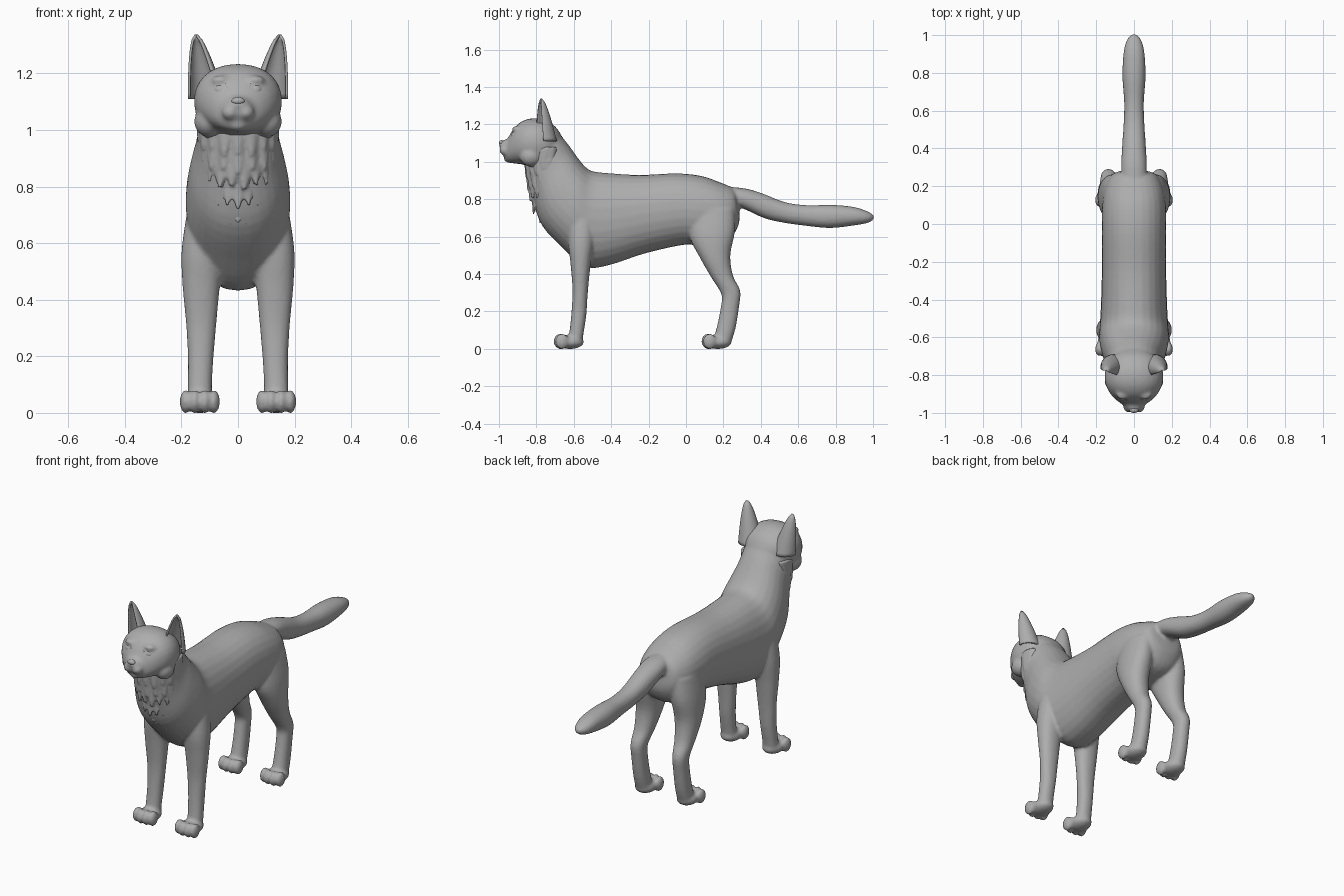
import bpy, bmesh
from math import sin, cos, pi, radians, copysign
from mathutils import Vector, Matrix

if "Cube" in bpy.data.objects:
    bpy.data.objects.remove(bpy.data.objects["Cube"])

fur = bpy.data.materials.new("grey_fur")
fur.use_nodes = True
fur.diffuse_color = (0.42, 0.42, 0.42, 1)
fur.node_tree.nodes["Principled BSDF"].inputs["Base Color"].default_value = fur.diffuse_color


def finish(name, bm, voxel=None, smoothing=0):
    """Turn a bmesh into a smooth object, optionally fused into one skin."""
    bmesh.ops.recalc_face_normals(bm, faces=bm.faces)
    for face in bm.faces:
        face.smooth = True
    mesh = bpy.data.meshes.new(name)
    bm.to_mesh(mesh)
    bm.free()
    mesh.materials.append(fur)
    obj = bpy.data.objects.new(name, mesh)
    bpy.context.collection.objects.link(obj)
    if voxel:
        skin = obj.modifiers.new("skin", 'REMESH')
        skin.mode = 'VOXEL'
        skin.voxel_size = voxel
        skin.use_smooth_shade = True
        relax = obj.modifiers.new("relax", 'SMOOTH')
        relax.factor = 0.5
        relax.iterations = smoothing
    return obj


def spline(a, b, c, d, t):
    """Catmull-Rom blend between b and c."""
    return [0.5 * (2 * q + (r - p) * t + (2 * p - 5 * q + 4 * r - s) * t * t
                   + (3 * q - p - 3 * r + s) * t ** 3) for p, q, r, s in zip(a, b, c, d)]


def loft(bm, sections, side=1, sides=28, steps=4, power=0.92):
    """Each section: upper y, z, lower y, z, centre x, half width."""
    padded = [sections[0], *sections, sections[-1]]
    rows = [spline(*padded[i:i + 4], k / steps)
            for i in range(len(sections) - 1) for k in range(steps)] + [sections[-1]]
    rings = []
    for y1, z1, y2, z2, x, w in rows:
        ring = []
        for j in range(sides):
            a = 2 * pi * j / sides
            u = copysign(abs(cos(a)) ** power, cos(a))
            v = copysign(abs(sin(a)) ** power, sin(a))
            ring.append(bm.verts.new((side * (x + w * v), (y1 + y2 + (y1 - y2) * u) / 2,
                                      (z1 + z2 + (z1 - z2) * u) / 2)))
        rings.append(ring)
    for lower, upper in zip(rings, rings[1:]):
        for j in range(sides):
            n = (j + 1) % sides
            bm.faces.new((lower[j], lower[n], upper[n], upper[j]))
    bm.faces.new(rings[0])
    bm.faces.new(rings[-1])


def ball(bm, centre, radii, segments=20):
    place = Matrix.Translation(centre) @ Matrix.Diagonal((*radii, 1))
    bmesh.ops.create_uvsphere(bm, u_segments=segments, v_segments=segments // 2,
                              radius=1, matrix=place)


def centred(rows):
    return [(*r[:4], 0, r[4]) for r in rows]


# Torso and neck
body = bmesh.new()
loft(body, centred([
    (.27, .83, .285, .74, .03), (.25, .86, .28, .66, .11), (.17, .895, .22, .58, .155),
    (.08, .925, .07, .555, .17), (-.05, .938, -.02, .555, .17), (-.25, .93, -.22, .51, .17),
    (-.42, .94, -.42, .445, .175), (-.5, .95, -.54, .44, .18), (-.54, .975, -.66, .54, .185),
    (-.585, 1.03, -.77, .66, .17), (-.62, 1.08, -.82, .8, .148), (-.66, 1.13, -.84, .9, .14),
    (-.69, 1.16, -.85, .98, .13), (-.72, 1.18, -.86, 1.02, .1)]))

# Tail
loft(body, centred([
    (.15, .87, .2, .76, .06), (.3, .86, .29, .755, .068), (.4, .834, .42, .698, .063),
    (.53, .784, .53, .673, .055), (.65, .768, .64, .658, .052), (.78, .77, .77, .646, .061),
    (.9, .758, .9, .66, .056), (.97, .735, .97, .673, .04), (1.003, .715, 1.003, .69, .015)]))

# Head, tapering into the muzzle
loft(body, centred([
    (-.66, 1.13, -.7, 1.02, .08), (-.7, 1.19, -.76, .97, .135), (-.77, 1.228, -.82, .97, .155),
    (-.84, 1.23, -.87, .985, .148), (-.895, 1.205, -.91, .99, .122), (-.93, 1.165, -.94, .995, .09),
    (-.955, 1.125, -.955, 1.0, .062), (-.985, 1.112, -.97, 1.02, .042),
    (-1.0, 1.095, -.985, 1.05, .022)]))
ball(body, (0, -.945, 1.02), (.035, .03, .026))

front_leg = [
    (-.62, .74, -.48, .74, .11, .065), (-.63, .58, -.49, .58, .125, .074),
    (-.617, .45, -.51, .45, .13, .066), (-.607, .315, -.525, .3, .13, .053),
    (-.612, .2, -.533, .18, .132, .045), (-.622, .1, -.548, .08, .135, .043),
    (-.63, .05, -.555, .03, .135, .045)]
hind_leg = [
    (.02, .74, .26, .75, .1, .065), (.02, .6, .262, .63, .115, .074),
    (.073, .49, .237, .5, .125, .068), (.133, .385, .252, .39, .13, .054),
    (.188, .295, .29, .31, .135, .042), (.188, .235, .283, .22, .135, .04),
    (.168, .13, .265, .11, .135, .041), (.15, .06, .24, .03, .135, .044)]

for side in (-1, 1):
    # Legs and paws with four toes
    for leg, paw_y in ((front_leg, -.63), (hind_leg, .16)):
        loft(body, leg, side)
        ball(body, (side * .135, paw_y + .01, .037), (.058, .075, .038))
        for offset in (-.05, -.018, .018, .05):
            back = 0.3 * abs(offset)
            ball(body, (side * .135 + offset, paw_y - .048 + back, .04), (.021, .036, .042))
    # Muzzle pads, cheeks and brows
    ball(body, (side * .027, -.968, 1.062), (.03, .03, .028))
    ball(body, (side * .105, -.83, 1.03), (.05, .06, .055))
    ball(body, (side * .06, -.9, 1.175), (.035, .03, .018))
finish("body", body, voxel=.0085, smoothing=5)

# Ears: open curved shells rising to a point
for side, label in ((1, "left"), (-1, "right")):
    ear = bmesh.new()
    across, up = 16, 12
    grid = []
    for i in range(up + 1):
        v = i / up
        centre = Vector((.11, -.757, 1.11)).lerp(Vector((.148, -.775, 1.335)), v)
        radius = .061 * (1 - v) ** .62 + .002
        row = []
        for j in range(across + 1):
            a = radians(110) + radians(-115 + 230 * j / across)
            row.append(ear.verts.new((side * (centre.x + radius * cos(a)),
                                      centre.y + radius * sin(a), centre.z)))
        grid.append(row)
    for low, high in zip(grid, grid[1:]):
        for j in range(across):
            ear.faces.new((low[j], low[j + 1], high[j + 1], high[j]))
    shell = finish(label + "_ear", ear)
    thick = shell.modifiers.new("thickness", 'SOLIDIFY')
    thick.thickness = .009
    thick.offset = 0

    # Eyes with a raised lid ring
    eye = bmesh.new()
    ball(eye, (side * .06, -.905, 1.14), (.029, .029, .025))
    finish(label + "_eye", eye)
    bpy.ops.mesh.primitive_torus_add(
        major_segments=28, minor_segments=8, major_radius=.029, minor_radius=.005,
        location=(side * .061, -.918, 1.14), rotation=(radians(80), 0, side * radians(32)))
    lid = bpy.context.object
    lid.name = label + "_eyelid"
    lid.scale.y = .85
    lid.data.materials.append(fur)
    bpy.ops.object.shade_smooth()

# Nose
nose = bmesh.new()
ball(nose, (0, -.985, 1.102), (.024, .015, .014))
finish("nose", nose)

# Ruff: overlapping rows of tapered fur tufts around the front of the neck
ruff = bmesh.new()
rows = [(.96, -.75, .1, .135, 105, 11), (.9, -.74, .1, .13, 90, 9),
        (.84, -.725, .105, .125, 70, 8), (.77, -.7, .11, .1, 42, 5), (.71, -.68, .095, .06, 25, 3)]
for z, y, depth, width, span, count in rows:
    for i in range(count):
        a = radians(span * (2 * i / (count - 1) - 1))
        outward = Vector((sin(a), -cos(a), 0))
        tangent = Vector((cos(a), sin(a), 0))
        down = (outward * .12 - Vector((0, 0, 1))).normalized()
        frame = Matrix((tangent, down.cross(tangent), down)).transposed().to_4x4()
        spot = Vector((width * sin(a), y - depth * cos(a), z + .05 * (1 - cos(a)) + .012 * (i % 2)))
        bmesh.ops.create_cone(
            ruff, cap_ends=True, segments=12, radius1=.042, radius2=.006, depth=.11,
            matrix=Matrix.Translation(spot) @ frame @ Matrix.Diagonal((1, .55, 1, 1)))
finish("ruff", ruff, voxel=.007, smoothing=4)
